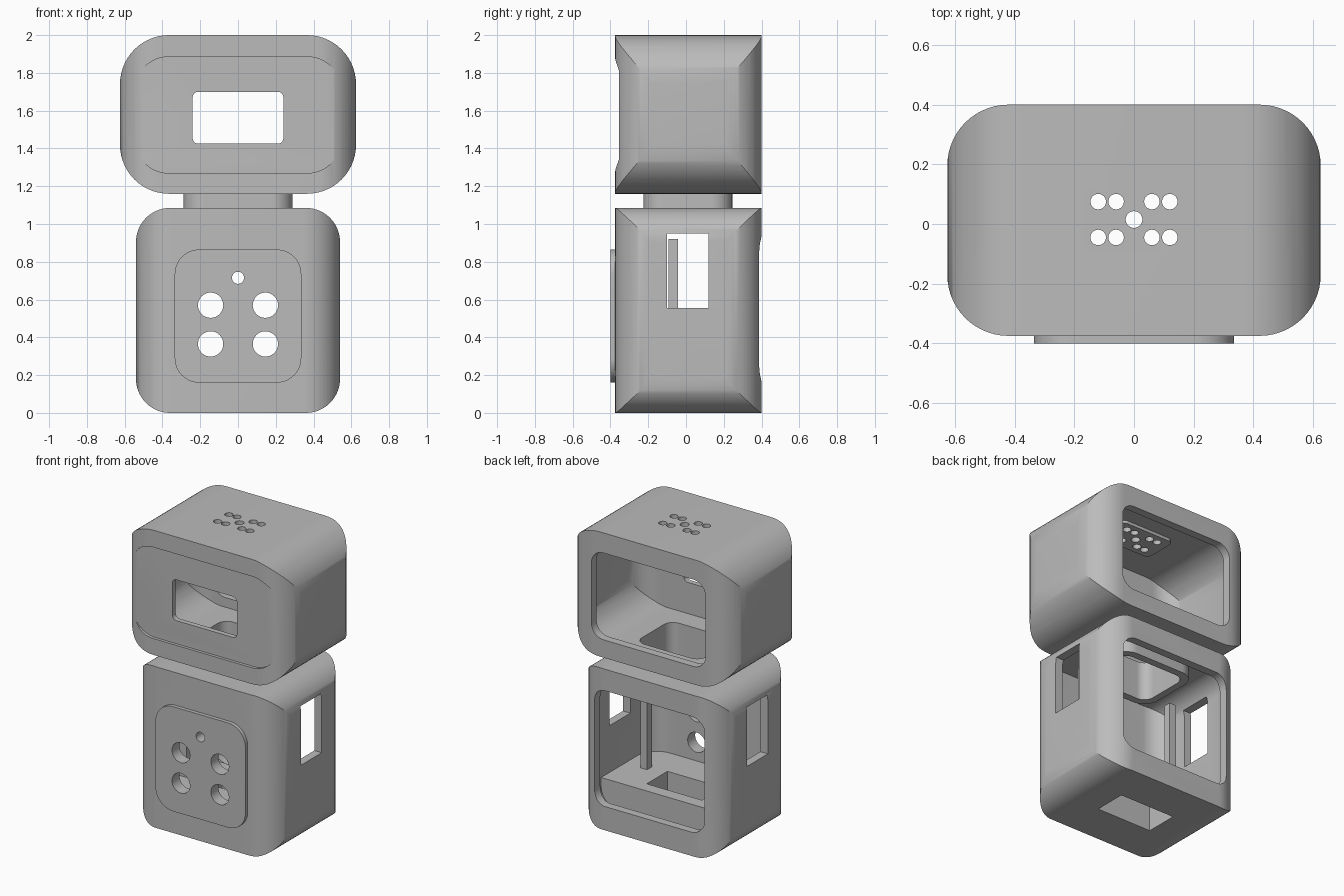
import bpy, bmesh, math

if "Cube" in bpy.data.objects:
    bpy.data.objects.remove(bpy.data.objects["Cube"], do_unlink=True)

grey = bpy.data.materials.new("matte grey")
grey.use_nodes = True
grey.diffuse_color = (0.5, 0.5, 0.5, 1)
grey.node_tree.nodes["Principled BSDF"].inputs["Base Color"].default_value = (0.5, 0.5, 0.5, 1)


def prism(name, u, v, w, r, axis="Z", steps=14):
    """Rounded rectangle u by v, extruded over w along the axis (Y: u=x, v=z; Z: u=x, v=y; X: u=y, v=z)."""
    place = {"X": lambda a, b, c: (c, a, b),
             "Y": lambda a, b, c: (a, c, b),
             "Z": lambda a, b, c: (a, b, c)}[axis]
    pts = []
    corners = [(u[1] - r, v[1] - r), (u[0] + r, v[1] - r), (u[0] + r, v[0] + r), (u[1] - r, v[0] + r)]
    for q, (a, b) in enumerate(corners):
        for i in range(steps + 1 if r else 1):
            t = math.pi / 2 * (q + i / steps)
            pts.append((a + r * math.cos(t), b + r * math.sin(t)))
    bm = bmesh.new()
    low = [bm.verts.new(place(a, b, w[0])) for a, b in pts]
    high = [bm.verts.new(place(a, b, w[1])) for a, b in pts]
    bm.faces.new(low)
    bm.faces.new(high)
    n = len(pts)
    for i in range(n):
        j = (i + 1) % n
        bm.faces.new((low[i], low[j], high[j], high[i]))
    bmesh.ops.recalc_face_normals(bm, faces=bm.faces)
    mesh = bpy.data.meshes.new(name)
    bm.to_mesh(mesh)
    bm.free()
    mesh.materials.append(grey)
    ob = bpy.data.objects.new(name, mesh)
    bpy.context.scene.collection.objects.link(ob)
    return ob


def combine(ob, tool, mode="DIFFERENCE"):
    """Apply a boolean and remove the tool object."""
    mod = ob.modifiers.new("cut", "BOOLEAN")
    mod.operation, mod.solver, mod.object = mode, "EXACT", tool
    graph = bpy.context.evaluated_depsgraph_get()
    mesh = bpy.data.meshes.new_from_object(ob.evaluated_get(graph))
    ob.modifiers.clear()
    ob.data = mesh
    bpy.data.objects.remove(tool, do_unlink=True)
    return ob


def cut(ob, *args, **kw):
    return combine(ob, prism("cutter", *args, **kw))


def hole(ob, a, b, r, w, axis):
    return cut(ob, (a - r, a + r), (b - r, b + r), w, r, axis=axis, steps=8)


def block(name, hx, y, z, r_front, r_plan):
    """Solid rounded both in the front outline and in the plan outline."""
    ob = prism(name, (-hx, hx), z, (y[0] - 0.1, y[1] + 0.1), r_front, axis="Y")
    plan = prism("plan", (-hx - 0.001, hx + 0.001), y, (z[0] - 0.1, z[1] + 0.1), r_plan)
    return combine(ob, plan, "INTERSECT")


def shell(name, hx, z, r_front, r_plan, wall=0.055):
    ob = block(name, hx, (-0.375, 0.4), z, r_front, r_plan)
    inside = block("inside", hx - wall, (-0.375 + wall, 0.4 - wall),
                   (z[0] + wall, z[1] - wall), r_front - wall, r_plan - wall)
    return combine(ob, inside)


NECK_X, NECK_Y = (-0.24, 0.24), (-0.175, 0.195)

# Head: hollow shell with recessed face, front window, open back and neck hole
head = shell("head", 0.625, (1.16, 2.0), 0.26, 0.205)
cut(head, (-0.54, 0.54), (1.27, 1.885), (-0.5, -0.355), 0.17, axis="Y")
cut(head, (-0.24, 0.24), (1.425, 1.70), (-0.5, -0.2), 0.03, axis="Y")
cut(head, (-0.425, 0.425), (1.28, 1.865), (0.25, 0.6), 0.09, axis="Y")
cut(head, NECK_X, NECK_Y, (1.1, 1.3), 0.07)

# Pad on the inside of the head's top, pierced together with the shell
pad = prism("sound_pad", (-0.2, 0.2), (-0.105, 0.135), (1.925, 1.96), 0.04)
for part in (head, pad):
    hole(part, 0, 0.015, 0.028, (1.8, 2.1), "Z")
    for x in (-0.12, -0.06, 0.06, 0.12):
        for y in (-0.045, 0.075):
            hole(part, x, y, 0.026, (1.8, 2.1), "Z")

# Body: hollow shell with open back, side windows, neck hole and floor slot
body = shell("body", 0.54, (0, 1.085), 0.18, 0.2)
cut(body, (-0.41, 0.41), (0.16, 0.94), (0.25, 0.6), 0.09, axis="Y")
cut(body, (-0.1, 0.12), (0.555, 0.95), (-0.7, 0.7), 0, axis="X")
cut(body, NECK_X, NECK_Y, (0.98, 1.15), 0.07)

# Raised floor inside the body
floor = block("raised_floor", 0.51, (-0.345, 0.37), (0.03, 1.0), 0.15, 0.17)
combine(floor, prism("trim", (-0.7, 0.7), (-0.5, 0.21), (-0.2, 0.24), 0), "INTERSECT")
for part in (body, floor):
    cut(part, (-0.205, 0.205), (-0.095, 0.125), (-0.1, 0.4), 0)

# Front plate with four large holes and one small one
plate = prism("front_plate", (-0.335, 0.335), (0.16, 0.865), (-0.4, -0.36), 0.13, axis="Y")
for part in (body, plate):
    hole(part, 0, 0.715, 0.032, (-0.5, -0.2), "Y")
    for x in (-0.145, 0.145):
        for z in (0.365, 0.57):
            hole(part, x, z, 0.067, (-0.5, -0.2), "Y")

# Hollow neck joining head and body
neck = prism("neck", (-0.288, 0.288), (-0.225, 0.245), (0.955, 1.2), 0.11)
cut(neck, NECK_X, NECK_Y, (0.8, 1.4), 0.07)

# Upright posts beside the side windows
posts = [prism(side + "_post", (s * 0.345 - 0.025, s * 0.345 + 0.025), (-0.093, -0.042), (0.22, 0.92), 0)
         for side, s in (("left", 1), ("right", -1))]

for ob in (head, pad, body, floor, plate, neck, *posts):
    ob.data.shade_smooth()
    ob.data.set_sharp_from_angle(angle=math.radians(30))
